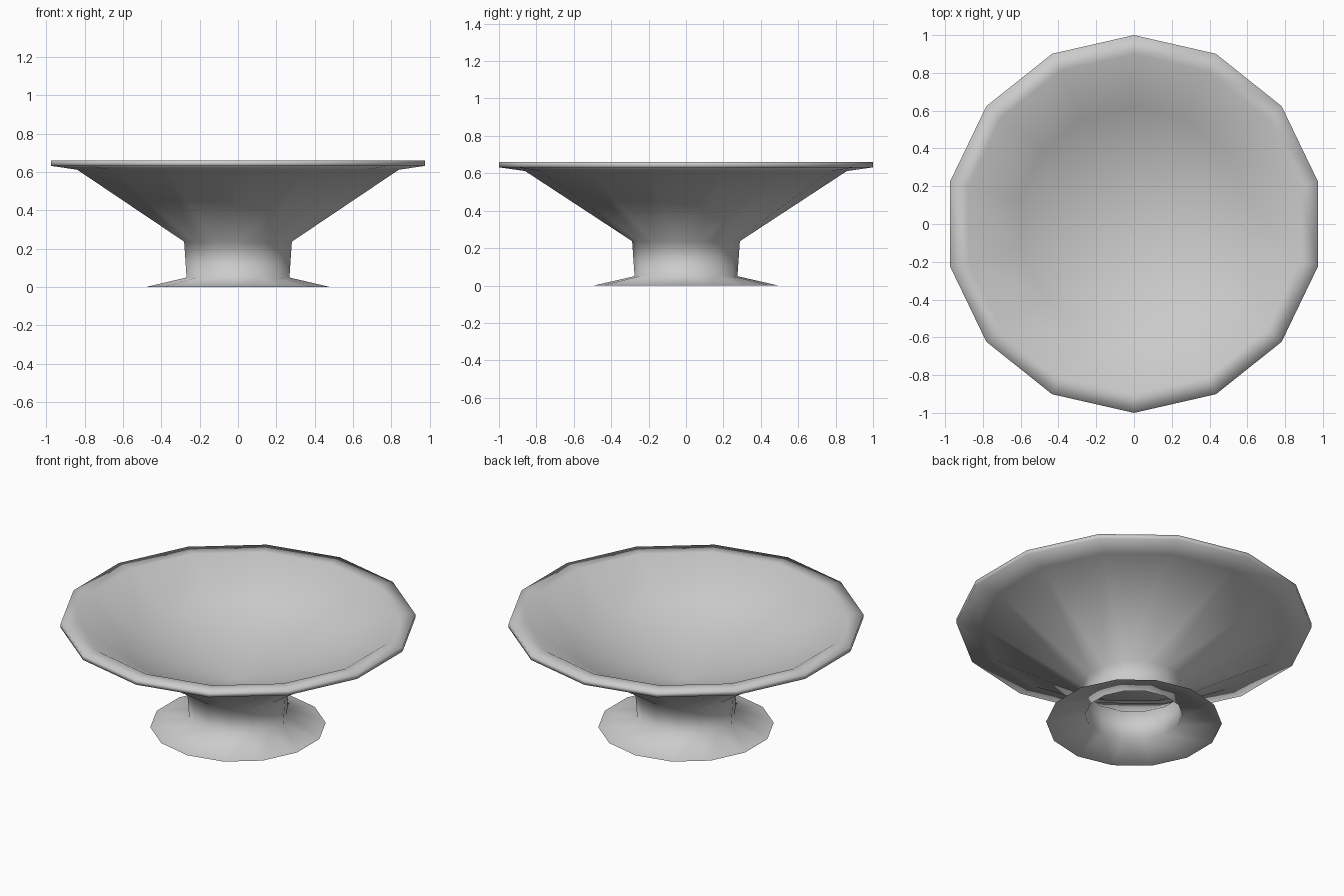
import bpy, bmesh, math

if "Cube" in bpy.data.objects:
    bpy.data.objects.remove(bpy.data.objects["Cube"])

SIDES = 14

# Open foot, hollow stem, flared wall, lip, then the inner bowl down to its centre
PROFILE = [(0.495, 0.0), (0.275, 0.05), (0.288, 0.237), (0.86, 0.612),
           (1.0, 0.632), (1.0, 0.66), (0.9, 0.66), (0.62, 0.49)]
CENTRE_Z = 0.28


def lathe(name, profile, centre_z):
    bm = bmesh.new()
    rings = []
    for r, z in profile:
        ring = []
        for i in range(SIDES):
            a = math.pi / 2 + 2 * math.pi * i / SIDES
            ring.append(bm.verts.new((r * math.cos(a), r * math.sin(a), z)))
        rings.append(ring)
    for low, high in zip(rings, rings[1:]):
        for i in range(SIDES):
            j = (i + 1) % SIDES
            bm.faces.new((low[i], low[j], high[j], high[i]))
    # Bowl floor
    tip = bm.verts.new((0, 0, centre_z))
    for i in range(SIDES):
        bm.faces.new((rings[-1][i], rings[-1][(i + 1) % SIDES], tip))
    for f in bm.faces:
        f.smooth = True
    mesh = bpy.data.meshes.new(name)
    bm.to_mesh(mesh)
    bm.free()
    obj = bpy.data.objects.new(name, mesh)
    bpy.context.collection.objects.link(obj)
    return obj


lathe("footed_bowl", PROFILE, CENTRE_Z)
